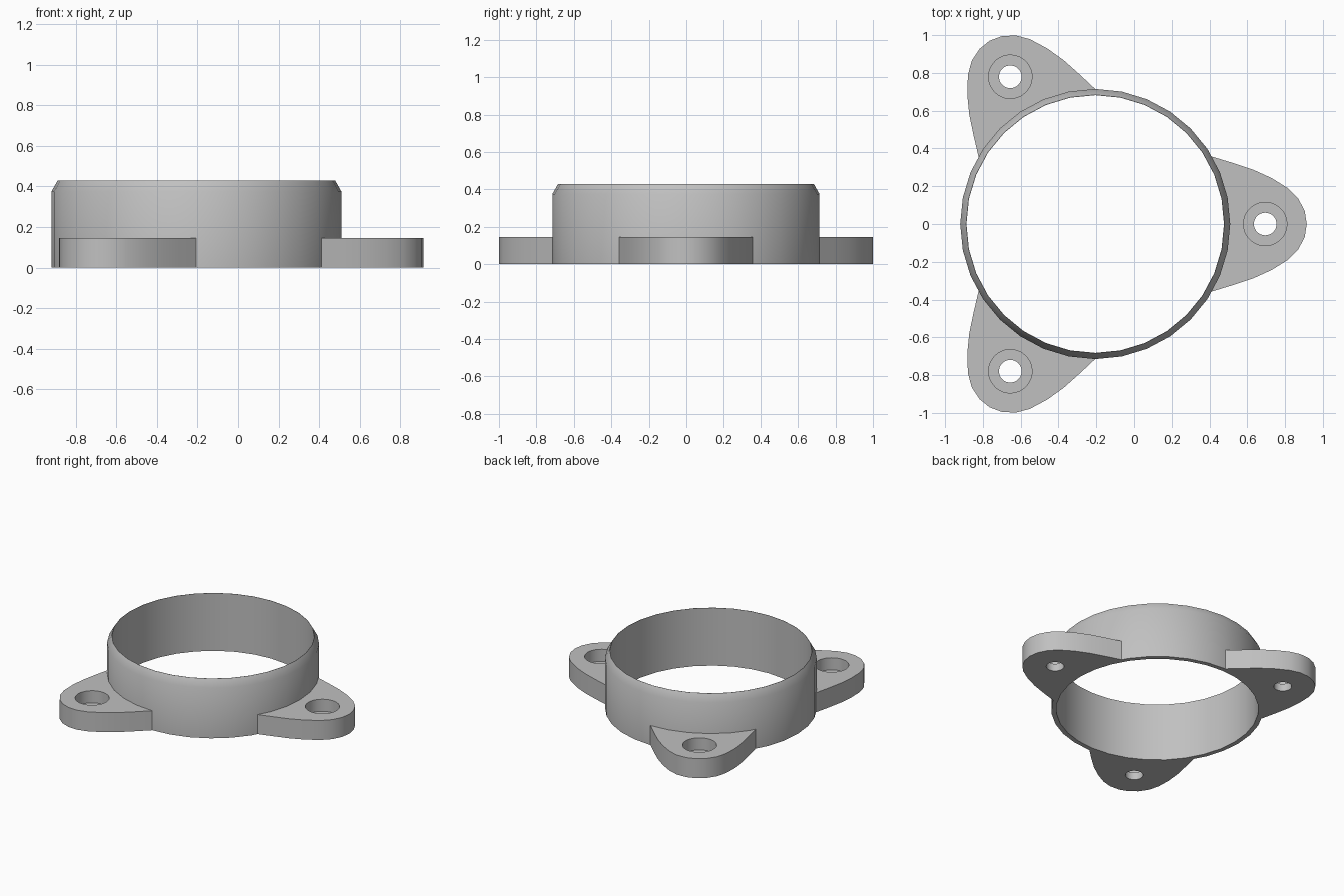
import bpy
import bmesh
import math
from mathutils import Matrix, Vector

cube = bpy.data.objects.get("Cube")
if cube:
    bpy.data.objects.remove(cube, do_unlink=True)

RING_X = -0.205      # ring axis; the three lugs sit around it
LUG_TOP = 0.145
HOLE_RADIUS = 0.90   # distance of each screw hole from the ring axis

grey = bpy.data.materials.new("plain_grey")
grey.use_nodes = True
colour = (0.53, 0.53, 0.53, 1)
grey.diffuse_color = colour
grey.node_tree.nodes["Principled BSDF"].inputs["Base Color"].default_value = colour


def to_object(name, bm):
    bmesh.ops.recalc_face_normals(bm, faces=bm.faces)
    mesh = bpy.data.meshes.new(name)
    bm.to_mesh(mesh)
    bm.free()
    mesh.materials.append(grey)
    obj = bpy.data.objects.new(name, mesh)
    bpy.context.collection.objects.link(obj)
    return obj


def lathe(name, profile, steps):
    """Revolve a closed (radius, z) profile around the z axis."""
    bm = bmesh.new()
    verts = [bm.verts.new((r, 0, z)) for r, z in profile]
    edges = [bm.edges.new((v, verts[i - 1])) for i, v in enumerate(verts)]
    bmesh.ops.spin(bm, geom=verts + edges, cent=(0, 0, 0), axis=(0, 0, 1),
                   angle=math.tau, steps=steps)
    bmesh.ops.remove_doubles(bm, verts=bm.verts, dist=1e-4)
    bmesh.ops.dissolve_degenerate(bm, edges=bm.edges, dist=1e-5)
    return to_object(name, bm)


def smooth(obj):
    bpy.ops.object.select_all(action="DESELECT")
    obj.select_set(True)
    bpy.context.view_layer.objects.active = obj
    bpy.ops.object.shade_smooth_by_angle(angle=math.radians(30))


# Collar with a chamfered, sharp upper rim
ring = lathe("collar_ring", [(0.682, 0), (0.715, 0), (0.715, 0.375), (0.684, 0.43),
                             (0.682, 0.43)], 32)
ring.location.x = RING_X
smooth(ring)

# Stepped cutter: through hole below a wide counterbore
cutter = lathe("screw_hole_cutter", [(0, -0.05), (0.06, -0.05), (0.06, 0.055),
                                     (0.115, 0.055), (0.115, 0.2), (0, 0.2)], 32)
cutter.hide_render = True

# Half outline of a lug, from the collar out to the tip
side = [(0.615, 0.358), (0.727, 0.324), (0.836, 0.288), (0.933, 0.244),
        (1.021, 0.189), (1.075, 0.135), (1.109, 0.068)]
inner = [(0.698 * math.cos(math.radians(a)), 0.698 * math.sin(math.radians(a)))
         for a in range(-28, 29, 7)]
outline = [(x, -y) for x, y in side] + [(1.12, 0)] + side[::-1] + inner[::-1]

for name, turn in (("left_lug", 0), ("back_right_lug", 120), ("front_right_lug", 240)):
    bm = bmesh.new()
    face = bm.faces.new([bm.verts.new((x, y, 0)) for x, y in outline])
    raised = bmesh.ops.extrude_face_region(bm, geom=[face], use_keep_orig=True)["geom"]
    bmesh.ops.translate(bm, vec=Vector((0, 0, LUG_TOP)),
                        verts=[g for g in raised if isinstance(g, bmesh.types.BMVert)])
    lug = to_object(name, bm)

    # Cut the screw hole and keep the finished mesh
    cutter.location = (HOLE_RADIUS, 0, 0)
    cut = lug.modifiers.new("screw_hole", "BOOLEAN")
    cut.operation = "DIFFERENCE"
    cut.solver = "EXACT"
    cut.object = cutter
    bpy.context.view_layer.update()
    evaluated = lug.evaluated_get(bpy.context.evaluated_depsgraph_get())
    mesh = bpy.data.meshes.new_from_object(evaluated)
    lug.modifiers.clear()
    lug.data = mesh
    mesh.transform(Matrix.Rotation(math.radians(turn), 4, "Z"))
    lug.location.x = RING_X
    smooth(lug)

bpy.data.objects.remove(cutter, do_unlink=True)
